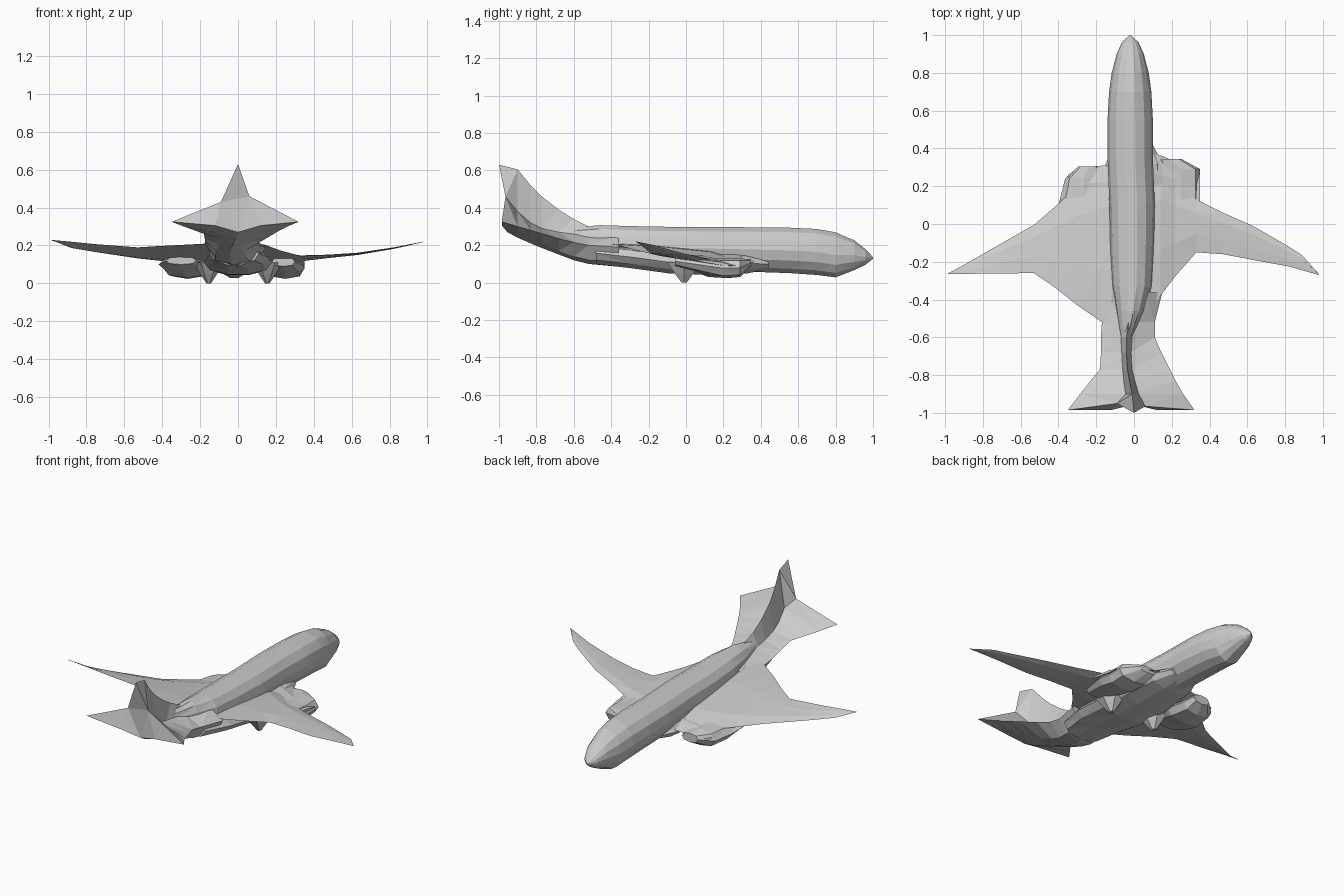
import bpy, bmesh, math


def loft(name, rings):
    """Skin a list of equal-length point rings and cap both ends."""
    bm = bmesh.new()
    rows = [[bm.verts.new(p) for p in r] for r in rings]
    n = len(rows[0])
    for a, b in zip(rows, rows[1:]):
        for i in range(n):
            j = (i + 1) % n
            bm.faces.new((a[i], a[j], b[j], b[i]))
    bm.faces.new(rows[0])
    bm.faces.new(rows[-1])
    bmesh.ops.remove_doubles(bm, verts=bm.verts, dist=0.0005)
    bmesh.ops.triangulate(bm, faces=[f for f in bm.faces if len(f.verts) > 3])
    bmesh.ops.recalc_face_normals(bm, faces=bm.faces)
    me = bpy.data.meshes.new(name)
    bm.to_mesh(me)
    bm.free()
    ob = bpy.data.objects.new(name, me)
    bpy.context.collection.objects.link(ob)
    return ob


def oval(y, cx, hw, zb, zt, sides=14, power=1.0):
    """Upright oval ring across the length of the aircraft."""
    cz, hz = (zb + zt) / 2, (zt - zb) / 2
    pts = []
    for i in range(sides):
        a = math.tau * i / sides
        c, s = math.cos(a), math.sin(a)
        pts.append((cx + hw * math.copysign(abs(c) ** power, c), y,
                    cz + hz * math.copysign(abs(s) ** power, s)))
    return pts


# Main fuselage tube: y, centre x, half width, bottom z, top z
tube = [(1.0, -0.02, 0.004, 0.128, 0.136), (0.96, -0.02, 0.045, 0.095, 0.18),
        (0.90, -0.02, 0.072, 0.065, 0.228), (0.80, -0.02, 0.098, 0.025, 0.272),
        (0.70, -0.02, 0.112, 0.038, 0.290), (0.55, -0.02, 0.12, 0.048, 0.297),
        (0.35, -0.02, 0.12, 0.055, 0.299), (0.10, -0.01, 0.12, 0.065, 0.300),
        (-0.15, -0.01, 0.115, 0.07, 0.302), (-0.33, -0.01, 0.105, 0.085, 0.306),
        (-0.46, -0.02, 0.075, 0.10, 0.310), (-0.60, -0.04, 0.035, 0.13, 0.295)]
loft("fuselage", [oval(*t) for t in tube])

# Belly fairing blending the wing roots into the tube
belly = [(0.44, 0.0, 0.09, 0.07, 0.13), (0.32, 0.0, 0.15, 0.045, 0.16),
         (0.10, 0.0, 0.18, 0.04, 0.17), (-0.08, 0.0, 0.18, 0.045, 0.17),
         (-0.30, 0.0, 0.16, 0.075, 0.20), (-0.48, -0.02, 0.13, 0.095, 0.22)]
loft("belly_fairing", [oval(*b, sides=10) for b in belly])


def star(y, x, zf, sh, zs, left, right, zt, low, zl, zb):
    """Tail ring: fin ridge, shoulders, stabiliser tips, lower hull."""
    return [(x, y, zf), (x - sh, y, zs), (left, y, zt), (x - low, y, zl),
            (x, y, zb), (x + low, y, zl), (right, y, zt), (x + sh, y, zs)]


# Tail cone growing into the fin and stabilisers
tail = [star(-0.36, 0.0, 0.29, 0.06, 0.25, -0.14, 0.15, 0.19, 0.10, 0.11, 0.085),
        star(-0.52, -0.03, 0.30, 0.035, 0.25, -0.17, 0.11, 0.20, 0.09, 0.12, 0.10),
        star(-0.60, -0.04, 0.34, 0.03, 0.26, -0.175, 0.11, 0.215, 0.08, 0.14, 0.12),
        star(-0.68, -0.04, 0.39, 0.025, 0.27, -0.175, 0.145, 0.235, 0.075, 0.17, 0.15),
        star(-0.77, -0.035, 0.46, 0.025, 0.29, -0.18, 0.19, 0.262, 0.07, 0.21, 0.185),
        star(-0.83, -0.025, 0.52, 0.03, 0.32, -0.23, 0.22, 0.28, 0.07, 0.235, 0.21),
        star(-0.90, -0.01, 0.605, 0.035, 0.38, -0.285, 0.26, 0.30, 0.09, 0.265, 0.24),
        star(-0.985, 0.0, 0.628, 0.075, 0.45, -0.35, 0.32, 0.325, 0.12, 0.305, 0.275)]
tail[-1][0] = (0.0, -1.0, 0.63)
tail[-1][1] = (-0.09, -0.95, 0.43)
tail[-1][4] = (0.0, -0.955, 0.27)
tail[-1][7] = (0.06, -0.965, 0.46)
loft("tail_fin_and_stabilisers", tail)


def wing_ring(x, yl, zl, yt, zt, th):
    """Thin aerofoil ring from leading edge (yl, zl) to trailing edge (yt, zt)."""
    def at(f, up):
        return (x, yl + (yt - yl) * f, zl + (zt - zl) * f + up)
    return [at(0, 0), at(0.25, th), at(0.65, th * 0.7), at(1, 0),
            at(0.65, -th * 0.7), at(0.25, -th)]


# Wings: x, leading y, leading z, trailing y, trailing z, half thickness
left_wing = [(-0.05, 0.31, 0.12, -0.56, 0.215, 0.035),
             (-0.17, 0.29, 0.11, -0.52, 0.210, 0.025),
             (-0.30, 0.20, 0.11, -0.43, 0.203, 0.015),
             (-0.42, 0.09, 0.12, -0.335, 0.197, 0.010),
             (-0.53, -0.005, 0.132, -0.26, 0.190, 0.008),
             (-0.75, -0.13, 0.165, -0.262, 0.207, 0.005),
             (-0.88, -0.205, 0.187, -0.264, 0.22, 0.003),
             (-0.985, -0.262, 0.228, -0.266, 0.229, 0.001)]
right_wing = [(0.05, 0.34, 0.11, -0.48, 0.215, 0.035),
              (0.14, 0.30, 0.11, -0.38, 0.205, 0.030),
              (0.22, 0.22, 0.11, -0.275, 0.175, 0.020),
              (0.33, 0.13, 0.125, -0.15, 0.145, 0.014),
              (0.47, 0.06, 0.14, -0.16, 0.148, 0.009),
              (0.63, -0.01, 0.155, -0.19, 0.158, 0.006),
              (0.82, -0.12, 0.185, -0.225, 0.188, 0.004),
              (0.89, -0.165, 0.20, -0.245, 0.202, 0.003),
              (0.98, -0.266, 0.219, -0.27, 0.220, 0.001)]
loft("left_wing", [wing_ring(*w) for w in left_wing])
loft("right_wing", [wing_ring(*w) for w in right_wing])

# Engine pods: y, centre x, half width, bottom z, top z
left_pod = [(0.305, -0.24, 0.055, 0.06, 0.115), (0.24, -0.265, 0.10, 0.024, 0.125),
            (0.12, -0.27, 0.125, 0.03, 0.13), (0.03, -0.29, 0.13, 0.065, 0.135),
            (-0.08, -0.30, 0.08, 0.10, 0.14)]
right_pod = [(0.345, 0.19, 0.06, 0.085, 0.125), (0.29, 0.245, 0.105, 0.03, 0.13),
             (0.20, 0.25, 0.10, 0.024, 0.13), (0.11, 0.25, 0.10, 0.045, 0.135),
             (-0.06, 0.24, 0.06, 0.09, 0.14)]
loft("left_engine", [oval(*p, sides=8, power=0.8) for p in left_pod])
loft("right_engine", [oval(*p, sides=8, power=0.8) for p in right_pod])

# Webs joining the pods to the fuselage ahead of the wing
for side, name in ((-1, "left_pod_web"), (1, "right_pod_web")):
    lead = 0.31 if side < 0 else 0.36
    loft(name, [wing_ring(side * 0.08, lead + 0.02, 0.12, -0.05, 0.14, 0.03),
                wing_ring(side * 0.15, lead, 0.11, -0.05, 0.13, 0.02),
                wing_ring(side * 0.29, 0.30, 0.09, -0.05, 0.13, 0.015),
                wing_ring(side * 0.35, 0.26, 0.09, 0.0, 0.13, 0.008)])

# Main landing gear bumps under the wing roots
for side, name in ((-1, "left_gear"), (1, "right_gear")):
    loft(name, [[(side * 0.155 + r * math.cos(math.tau * i / 6),
                  r * 1.3 * math.sin(math.tau * i / 6) - 0.01, z) for i in range(6)]
                for r, z in ((0.08, 0.11), (0.045, 0.05), (0.012, 0.0))])
